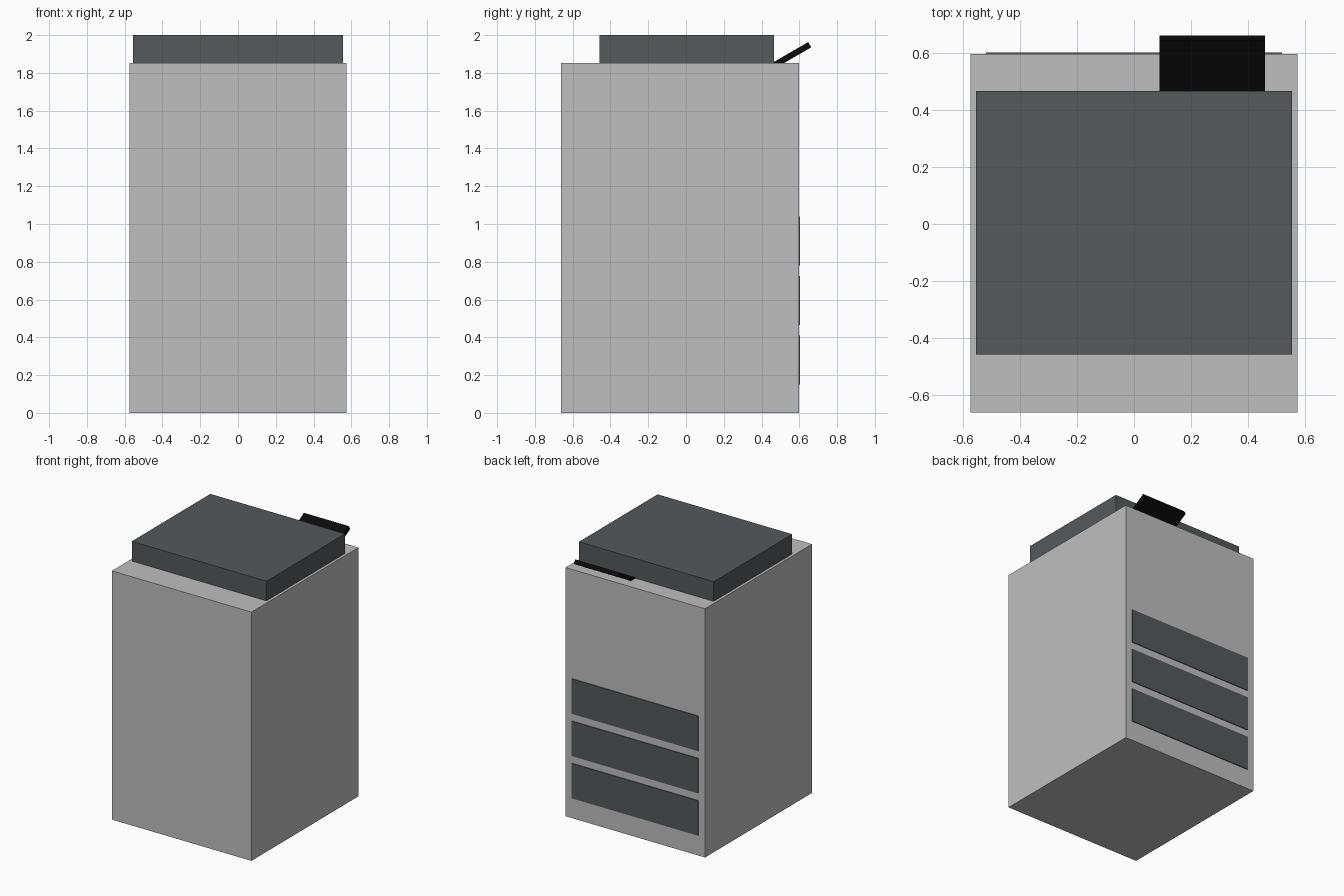
import bpy
import math
from mathutils import Matrix, Vector

cube = bpy.data.objects.get("Cube")
if cube:
    bpy.data.objects.remove(cube, do_unlink=True)


def material(name, rgb):
    mat = bpy.data.materials.new(name)
    mat.use_nodes = True
    mat.diffuse_color = (*rgb, 1)
    mat.node_tree.nodes["Principled BSDF"].inputs["Base Color"].default_value = (*rgb, 1)
    return mat


light_grey = material("light grey casing", (0.52, 0.52, 0.52))
slate = material("dark slate", (0.09, 0.1, 0.105))
black = material("black plastic", (0.003, 0.003, 0.003))


def box(name, low, high, mat):
    """Flat-sided box between two opposite corners."""
    low, high = Vector(low), Vector(high)
    bpy.ops.mesh.primitive_cube_add(size=1, location=(low + high) / 2)
    obj = bpy.context.object
    obj.name = name
    obj.data.transform(Matrix.Diagonal((*(high - low), 1)))
    obj.data.materials.append(mat)
    return obj


# Main cabinet and the lid on top
box("cabinet", (-0.575, -0.663, 0), (0.575, 0.597, 1.853), light_grey)
box("lid", (-0.555, -0.458, 1.853), (0.555, 0.467, 2), slate)

# Three thin panels on the back
for i in range(3):
    bottom = 0.15 + i * 0.315
    box(f"back_panel_{i + 1}", (-0.52, 0.596, bottom), (0.52, 0.603, bottom + 0.26), slate)

# Sloping tray behind the lid, its lower end sunk into the cabinet
tray = box("rear_tray", (0.09, -0.24, -0.032), (0.46, 0, 0), black)
tray.data.transform(Matrix.Translation(tray.location))
tray.location = (0, 0.647, 1.963)
tray.rotation_euler.x = math.radians(30)
